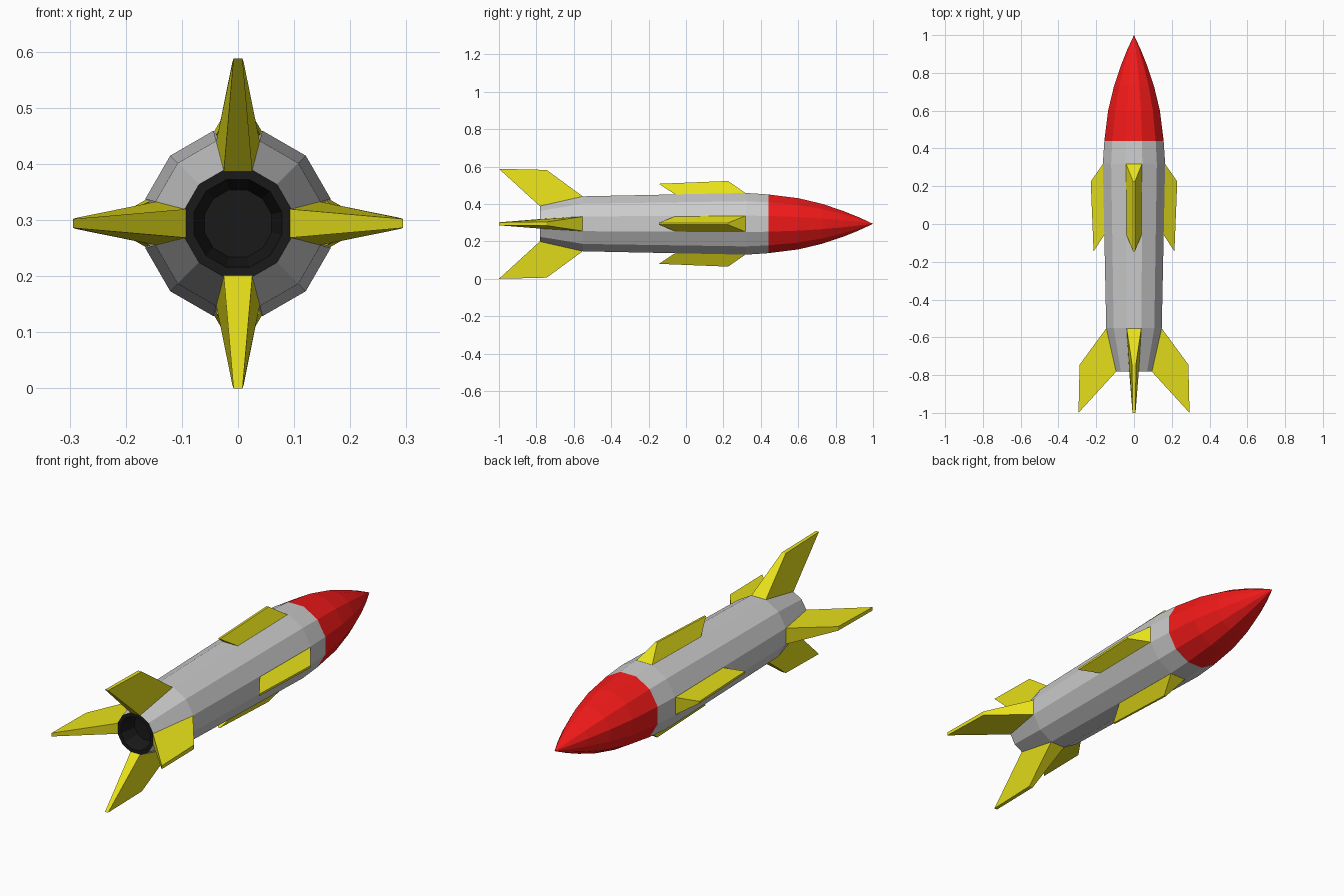
import bpy, bmesh
from math import cos, sin, pi
from mathutils import Matrix, Vector

if "Cube" in bpy.data.objects:
    bpy.data.objects.remove(bpy.data.objects["Cube"])

SIDES = 12
CZ = 0.294          # height of the long axis


def material(name, rgb):
    m = bpy.data.materials.new(name)
    m.diffuse_color = (*rgb, 1)
    m.use_nodes = True
    m.node_tree.nodes["Principled BSDF"].inputs["Base Color"].default_value = m.diffuse_color
    return m


def finish(bm, name, mat=None, recalc=True):
    if recalc:
        bmesh.ops.recalc_face_normals(bm, faces=bm.faces)
    me = bpy.data.meshes.new(name)
    bm.to_mesh(me)
    bm.free()
    ob = bpy.data.objects.new(name, me)
    ob.location.z = CZ
    bpy.context.collection.objects.link(ob)
    if mat:
        me.materials.append(mat)
    return ob


def lathe(name, profile, mat=None, cap_end=False):
    """Rings of (y, flat-to-axis distance) along y; distance 0 makes a tip.
    Ring order runs so that faces point outwards."""
    bm = bmesh.new()
    rings = []
    for y, d in profile:
        if d == 0:
            rings.append([bm.verts.new((0, y, 0))] * SIDES)
            continue
        r = d / cos(pi / SIDES)
        rings.append([bm.verts.new((r * cos(a), y, r * sin(a)))
                      for a in ((i + 0.5) * 2 * pi / SIDES for i in range(SIDES))])
    for a, b in zip(rings, rings[1:]):
        for i in range(SIDES):
            j = (i + 1) % SIDES
            quad = list(dict.fromkeys((a[i], b[i], b[j], a[j])))
            bm.faces.new(quad)
    if cap_end:
        bm.faces.new(rings[-1])
    return finish(bm, name, mat, recalc=False)


def fins(name, corners, mat):
    """Four tapered fins; corners are (y, height, half width) around the outline."""
    for k, side in enumerate(("top", "left", "bottom", "right")):
        bm = bmesh.new()
        l, r = ([bm.verts.new((s * w, y, h)) for y, h, w in corners] for s in (-1, 1))
        bm.faces.new(l)
        bm.faces.new(r[::-1])
        for i in range(4):
            j = (i + 1) % 4
            bm.faces.new((l[i], r[i], r[j], l[j]))
        bmesh.ops.rotate(bm, verts=bm.verts, cent=Vector(),
                         matrix=Matrix.Rotation(k * pi / 2, 3, 'Y'))
        finish(bm, f"{name}_{side}", mat)


red = material("red", (0.9, 0.01, 0.01))
yellow = material("yellow", (0.8, 0.75, 0.01))
black = material("black", (0.01, 0.01, 0.01))

# Grey hull
lathe("hull", [(-0.78, 0.095), (-0.55, 0.147), (0.32, 0.165), (0.44, 0.157)])

# Red nose cone
lathe("nose_cone", [(0.44, 0.157), (0.60, 0.137), (0.73, 0.106),
                    (0.84, 0.069), (0.92, 0.037), (1.0, 0)], red)

# Recessed black exhaust
lathe("exhaust", [(-0.70, 0.06), (-0.78, 0.078), (-0.78, 0.095)], black)
lathe("exhaust_floor", [(-0.70, 0), (-0.70, 0.06)], black)

# Swept tail fins
fins("tail_fin", [(-0.55, 0.145, 0.039), (-0.745, 0.288, 0.010),
                  (-1.0, 0.294, 0.008), (-0.78, 0.093, 0.0255)], yellow)

# Low fins along the middle
fins("middle_fin", [(0.32, 0.163, 0.043), (0.225, 0.229, 0.005),
                    (-0.145, 0.214, 0.005), (-0.055, 0.155, 0.041)], yellow)
